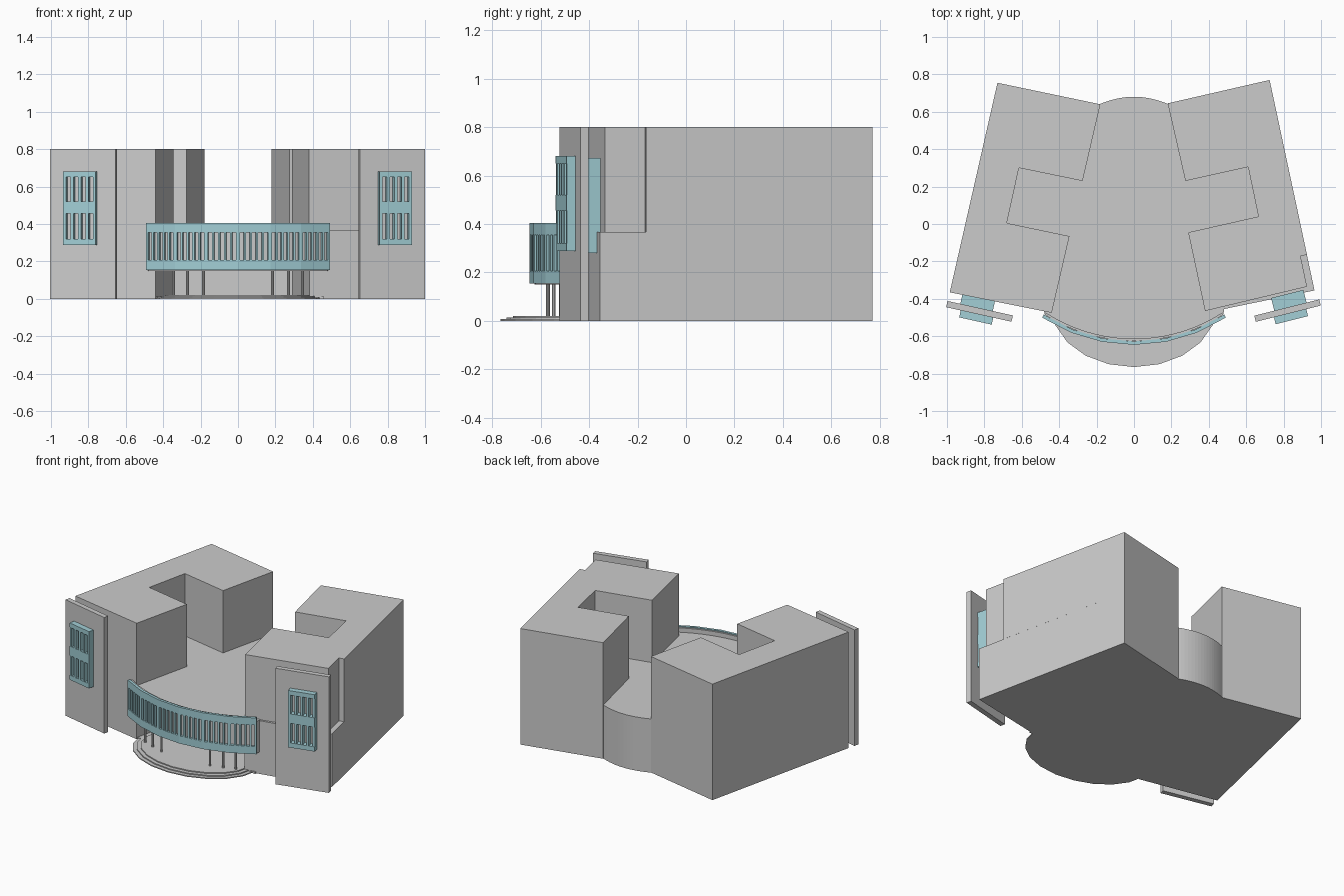
import bpy, bmesh, math
from mathutils import Matrix, Vector

if "Cube" in bpy.data.objects:
    bpy.data.objects.remove(bpy.data.objects["Cube"])

teal = bpy.data.materials.new("teal_frame")
teal.diffuse_color = (0.36, 0.62, 0.67, 1)
teal.use_nodes = True
teal.node_tree.nodes["Principled BSDF"].inputs["Base Color"].default_value = teal.diffuse_color


def finish(name, bm, mat=None):
    bmesh.ops.recalc_face_normals(bm, faces=bm.faces)
    me = bpy.data.meshes.new(name)
    bm.to_mesh(me)
    bm.free()
    ob = bpy.data.objects.new(name, me)
    bpy.context.collection.objects.link(ob)
    if mat:
        me.materials.append(mat)
    return ob


def prism(name, pts, z0, z1):
    """Extrude a plan outline from z0 to z1."""
    bm = bmesh.new()
    face = bm.faces.new([bm.verts.new((x, y, z0)) for x, y in pts])
    new = bmesh.ops.extrude_face_region(bm, geom=[face])["geom"]
    bmesh.ops.translate(bm, vec=(0, 0, z1 - z0),
                        verts=[v for v in new if isinstance(v, bmesh.types.BMVert)])
    return finish(name, bm)


def add_box(bm, M, centre, size):
    bmesh.ops.create_cube(bm, size=1, matrix=M @ Matrix.Translation(centre)
                          @ Matrix.Diagonal((*size, 1)))


def lattice(name, M, w, depth, posts, post_w, rails):
    """Frame of evenly spaced posts crossed by rails given as (bottom, top)."""
    bm = bmesh.new()
    z0, z1 = rails[0][0], rails[-1][1]
    for a, b in rails:
        add_box(bm, M, (0, 0, (a + b) / 2), (w, depth, b - a))
    for i in range(posts):
        x = (i / (posts - 1) - 0.5) * (w - post_w)
        add_box(bm, M, (x, 0, (z0 + z1) / 2), (post_w, depth * 0.96, z1 - z0 - 0.004))
    return finish(name, bm, teal)


def arc(r, cy, half, n):
    """Points on an arc bulging to -y, from left to right."""
    return [(r * math.sin(t), cy - r * math.cos(t))
            for t in (half * (2 * i / n - 1) for i in range(n + 1))]


# C-shaped wings, the right one with a recessed upper front corner
prism("left_wing", [(-0.985, -0.365), (-0.73, 0.755), (-0.18, 0.64), (-0.275, 0.23),
                    (-0.615, 0.30), (-0.68, 0.005), (-0.345, -0.065), (-0.44, -0.475)], 0, 0.8)
right_inner = [(0.725, 0.77), (0.18, 0.645), (0.275, 0.23), (0.61, 0.305),
               (0.665, 0.04), (0.29, -0.045)]
prism("right_wing_lower", right_inner + [(0.382, -0.475), (0.965, -0.355)], 0, 0.367)
prism("right_wing_upper", right_inner + [(0.38, -0.465), (0.925, -0.335),
                                         (0.89, -0.17), (0.925, -0.165)], 0.367, 0.8)

# Central hall with a curved back wall
back = [(x, 0.64 + 0.04 * (1 - (x / 0.185) ** 2))
        for x in (0.185 * (1 - i / 8) for i in range(17))]
hall = prism("central_hall", [(-0.72, 0.35), (-0.72, -0.05), (0.7, -0.05), (0.7, 0.35)] + back, 0, 0.37)

# Upper floor over the porch, with a bowed front and parapet
R, CY, HALF = 0.9, 0.255, math.radians(33)
front = arc(R - 0.02, CY, HALF, 24)
prism("porch_upper_floor", [(-0.5, -0.05)] + front + [(0.5, -0.05)], 0.15, 0.37)
prism("balcony_parapet", front + arc(R - 0.032, CY, HALF, 24)[::-1], 0.37, 0.40)

# Porch floor and three round steps
prism("porch_floor", [(-0.46, -0.05), (-0.46, -0.47), (0.46, -0.47), (0.46, -0.05)], 0, 0.012)
for i in range(3):
    a, b = 0.44 - 0.025 * i, 0.32 - 0.025 * i
    prism(f"step_{i + 1}", [(a * math.sin(k * math.pi / 10), -0.445 - b * math.cos(k * math.pi / 10))
                            for k in range(20)], 0, 0.007 * (i + 1))

# Slim porch columns
bm = bmesh.new()
for x in (0.185, 0.27, 0.345):
    for s in (-1, 1):
        y = CY - math.sqrt(0.845 ** 2 - x * x)
        bmesh.ops.create_cone(bm, cap_ends=True, segments=10, radius1=0.008, radius2=0.008,
                              depth=0.14, matrix=Matrix.Translation((s * x, y, 0.085)))
finish("porch_columns", bm)

# Balcony of six flat latticed panels following the bow
pts = arc(R - 0.008, CY, HALF, 6)
for i in range(6):
    p, q = Vector(pts[i]), Vector(pts[i + 1])
    m, d = (p + q) / 2, q - p
    M = Matrix.Translation((m.x, m.y, 0)) @ Matrix.Rotation(math.atan2(d.y, d.x), 4, 'Z')
    lattice(f"balcony_panel_{i + 1}", M, d.length + 0.003, 0.018, 6, 0.012,
            [(0.155, 0.175), (0.175, 0.207), (0.355, 0.405)])

# Free-standing facade slabs with window grilles on both faces
rails = [(0.288, 0.32), (0.455, 0.52), (0.65, 0.68)]
for side, x, y, deg, s in (("left", -0.826, -0.467, -12.5, -1), ("right", 0.821, -0.463, 14, 1)):
    M = Matrix.Translation((x, y, 0)) @ Matrix.Rotation(math.radians(deg), 4, 'Z')
    bm = bmesh.new()
    add_box(bm, M, (0, 0, 0.4), (0.358, 0.034, 0.8))
    finish(f"{side}_facade_slab", bm)
    lattice(f"{side}_front_window", M @ Matrix.Translation((s * 0.01, -0.036, 0)),
            0.178, 0.038, 5, 0.016, rails)
    lattice(f"{side}_rear_window", M @ Matrix.Translation((s * 0.02, 0.052, -0.008)),
            0.178, 0.07, 5, 0.016, rails)
